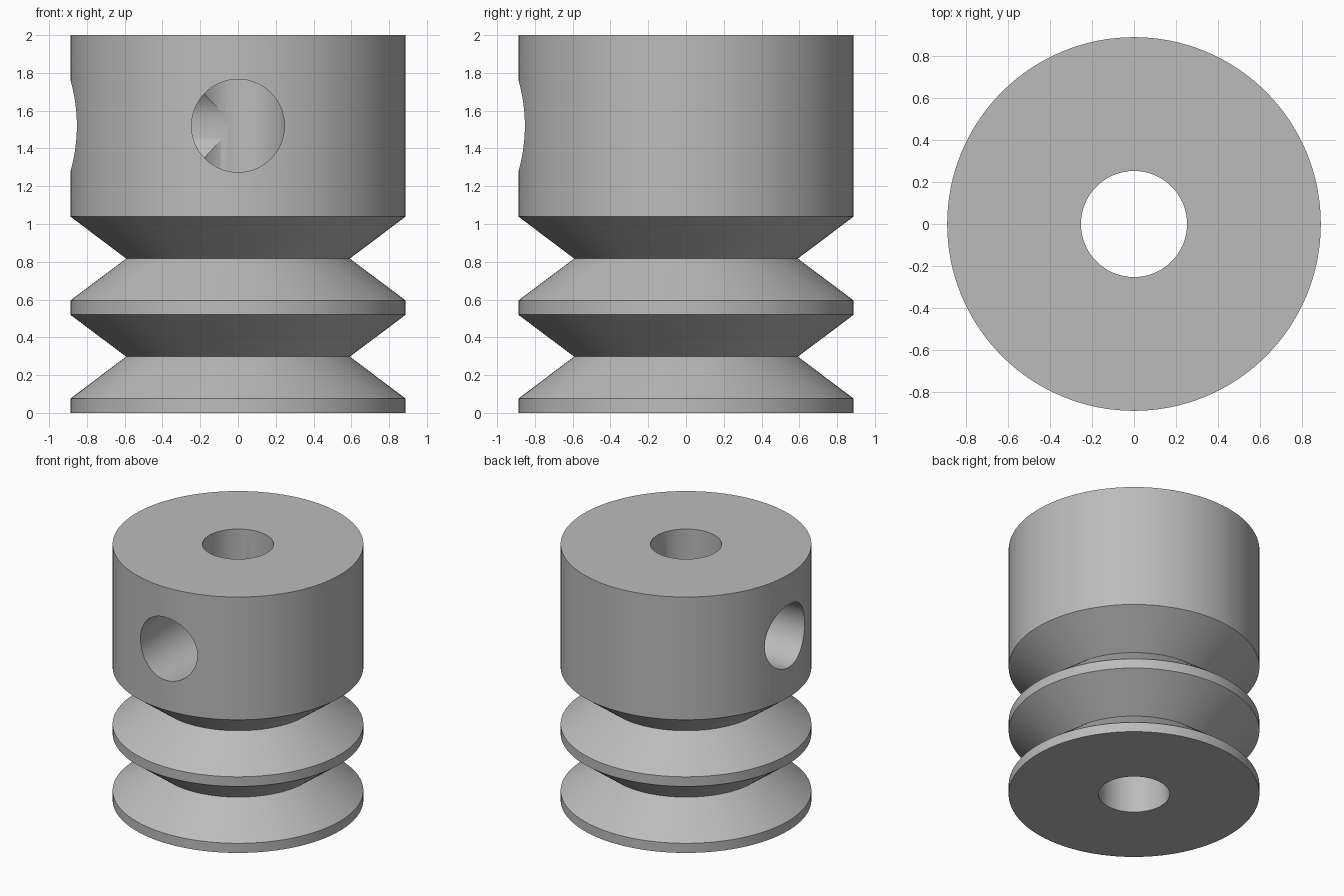
import bpy, bmesh, math
from mathutils import Matrix

cube = bpy.data.objects.get("Cube")
if cube:
    bpy.data.objects.remove(cube, do_unlink=True)

SEGMENTS = 128
OUTER, GROOVE, BORE = 0.888, 0.592, 0.252
HOLE, HOLE_Z = 0.246, 1.52

grey = bpy.data.materials.new("plain grey")
grey.use_nodes = True
colour = (0.5, 0.5, 0.5, 1)
grey.diffuse_color = colour
grey.node_tree.nodes["Principled BSDF"].inputs["Base Color"].default_value = colour


def add_object(name, bm):
    bmesh.ops.recalc_face_normals(bm, faces=bm.faces)
    mesh = bpy.data.meshes.new(name)
    bm.to_mesh(mesh)
    bm.free()
    mesh.materials.append(grey)
    obj = bpy.data.objects.new(name, mesh)
    bpy.context.collection.objects.link(obj)
    return obj


def lathe(name, profile):
    """Revolve a closed (radius, height) outline around z."""
    bm = bmesh.new()
    rings = []
    for r, z in profile:
        rings.append([bm.verts.new((r * math.cos(a), r * math.sin(a), z))
                      for a in (math.tau * i / SEGMENTS for i in range(SEGMENTS))])
    for k, lower in enumerate(rings):
        upper = rings[(k + 1) % len(rings)]
        for i in range(SEGMENTS):
            j = (i + 1) % SEGMENTS
            bm.faces.new((lower[i], lower[j], upper[j], upper[i]))
    return add_object(name, bm)


# Hub with two V grooves and a central bore
hub = lathe("grooved_hub", [
    (BORE, 0), (OUTER, 0), (OUTER, 0.075), (GROOVE, 0.298),
    (OUTER, 0.52), (OUTER, 0.595), (GROOVE, 0.817),
    (OUTER, 1.04), (OUTER, 2), (BORE, 2)])

# Set screw holes on the front and the -x side, from the axis outwards
for name, turn in (("front_hole_cutter", 0), ("side_hole_cutter", -math.pi / 2)):
    bm = bmesh.new()
    bmesh.ops.create_cone(
        bm, cap_ends=True, segments=96, radius1=HOLE, radius2=HOLE, depth=1.2,
        matrix=Matrix.Translation((0, 0, HOLE_Z)) @ Matrix.Rotation(turn, 4, "Z")
        @ Matrix.Translation((0, -0.6, 0)) @ Matrix.Rotation(math.pi / 2, 4, "X"))
    cutter = add_object(name, bm)
    cut = hub.modifiers.new(name, "BOOLEAN")
    cut.operation, cut.solver, cut.object = "DIFFERENCE", "EXACT", cutter
    bpy.context.view_layer.objects.active = hub
    bpy.ops.object.modifier_apply(modifier=cut.name)
    bpy.data.objects.remove(cutter, do_unlink=True)

# Smooth round walls with sharp rims
bpy.ops.object.select_all(action="DESELECT")
hub.select_set(True)
bpy.context.view_layer.objects.active = hub
bpy.ops.object.shade_smooth_by_angle(angle=math.radians(25))
